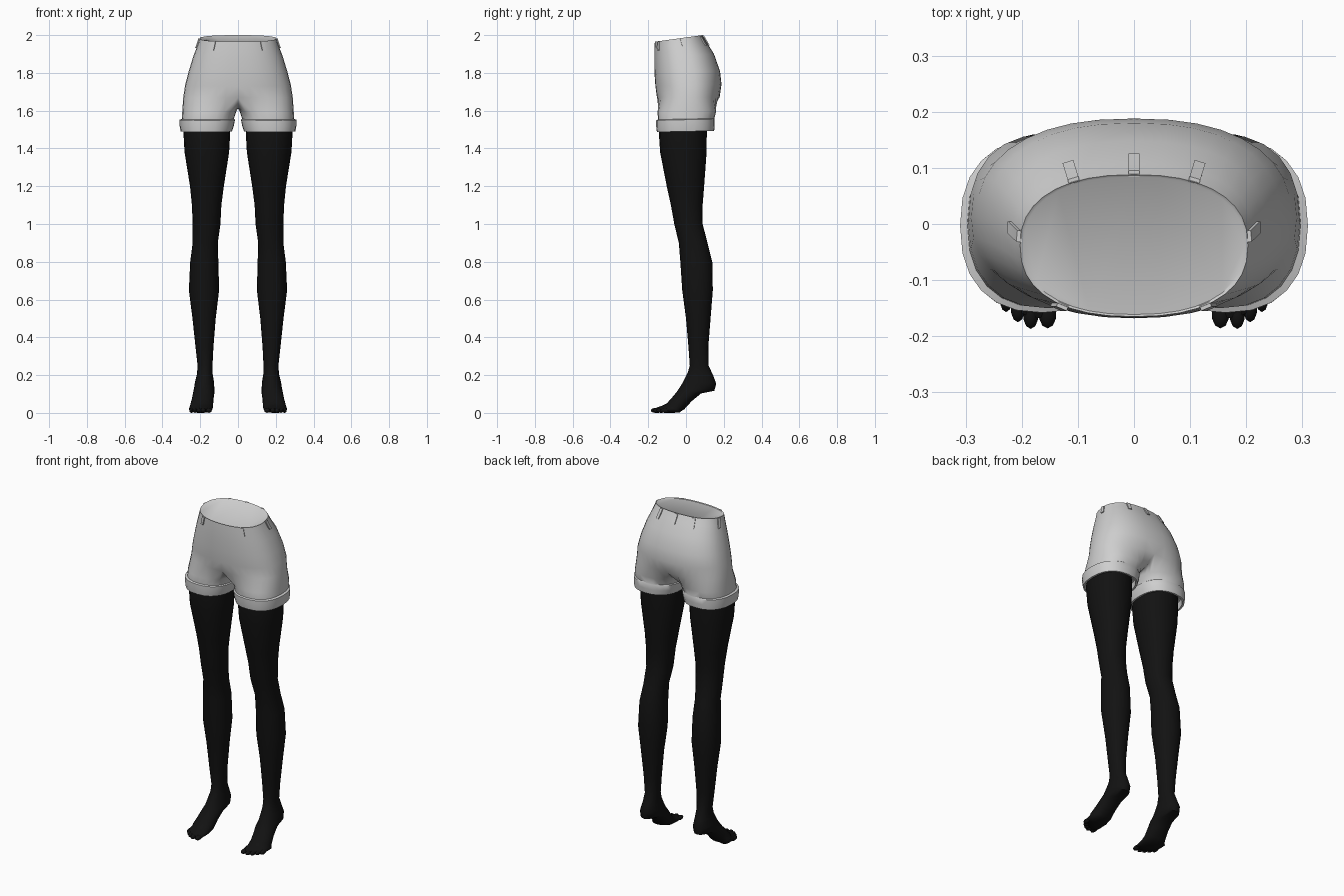
import bpy, bmesh, math
from mathutils import Vector

if "Cube" in bpy.data.objects:
    bpy.data.objects.remove(bpy.data.objects["Cube"])


def material(name, c):
    m = bpy.data.materials.new(name)
    m.diffuse_color = (c[0], c[1], c[2], 1)
    m.use_nodes = True
    m.node_tree.nodes["Principled BSDF"].inputs["Base Color"].default_value = m.diffuse_color
    return m


GREY = material("light grey cloth", (0.62, 0.62, 0.62))
BLACK = material("black knit", (0.006, 0.006, 0.006))


def sp(v, p):
    return math.copysign(abs(v) ** p, v)


def oval(x0, x1, yf, zf, yb, zb, deg, p=0.85):
    """Point on a rounded section; -90 deg is the front, 90 deg the back."""
    c, s = math.cos(math.radians(deg)), math.sin(math.radians(deg))
    t = (sp(s, p) + 1) / 2
    return Vector(((x0 + x1) / 2 + (x1 - x0) / 2 * sp(c, p),
                   yf + (yb - yf) * t, zf + (zb - zf) * t))


def bridge(bm, a, b, closed):
    n = len(a)
    for i in range(n if closed else n - 1):
        j = (i + 1) % n
        bm.faces.new((a[i], a[j], b[j], b[i]))


def finish(bm, name, mat, mirror=True, angle=40):
    bmesh.ops.recalc_face_normals(bm, faces=bm.faces[:])
    me = bpy.data.meshes.new(name)
    bm.to_mesh(me)
    bm.free()
    me.materials.append(mat)
    ob = bpy.data.objects.new(name, me)
    bpy.context.collection.objects.link(ob)
    bpy.ops.object.select_all(action='DESELECT')
    ob.select_set(True)
    bpy.context.view_layer.objects.active = ob
    bpy.ops.object.shade_smooth_by_angle(angle=math.radians(angle))
    if mirror:
        md = ob.modifiers.new("mirror", 'MIRROR')
        md.merge_threshold = 0.0005
    return ob


# Shorts: hip rows (half width, front y, front z, back y, back z)
HIPS = [(.203, -.165, 1.965, .088, 2.0), (.214, -.167, 1.93, .108, 1.965),
        (.236, -.168, 1.88, .148, 1.90), (.262, -.167, 1.80, .180, 1.81),
        (.280, -.162, 1.73, .188, 1.74), (.290, -.154, 1.67, .178, 1.67)]
# Leg rows (inner x, outer x, front y, back y, z), ending in the turned-up cuff
LEGS = [(.010, .295, -.150, .160, 1.595), (.022, .297, -.149, .150, 1.556),
        (.016, .310, -.158, .152, 1.552), (.022, .309, -.158, .152, 1.52),
        (.032, .304, -.154, .149, 1.49), (.042, .293, -.146, .138, 1.49),
        (.042, .290, -.145, .135, 1.53), (.080, .250, -.100, .080, 1.545)]
N, K = 18, 7


def hip_point(row, deg):
    w, yf, zf, yb, zb = row
    return oval(-w, w, yf, zf, yb, zb, deg)


bm = bmesh.new()
arcs = []
for row in HIPS:
    arc = [bm.verts.new(hip_point(row, -90 + 180 * i / N)) for i in range(N + 1)]
    arc[0].co.x = arc[-1].co.x = 0
    if arcs:
        bridge(bm, arcs[-1], arc, False)
    arcs.append(arc)
# Waist rim and closed top
rim = []
for v in arcs[0]:
    q = v.co.copy()
    rim.append(bm.verts.new((q.x * .97, -.04 + (q.y + .04) * .97, q.z - .004)))
bridge(bm, arcs[0], rim, False)
bm.faces.new(rim)
# Crotch curve along the middle, back to front
crotch = []
for k in range(1, K + 1):
    t = k / (K + 1)
    crotch.append(bm.verts.new((0, .178 - .332 * t, 1.67 - .058 * math.sin(math.pi * t) ** .5)))
ring = arcs[-1] + crotch
for x0, x1, yf, yb, z in LEGS:
    degs = [-135 + 270 * i / N for i in range(N + 1)]
    degs += [135 + 90 * k / (K + 1) for k in range(1, K + 1)]
    new = [bm.verts.new(oval(x0, x1, yf, z - .003, yb, z + .003, d)) for d in degs]
    bridge(bm, ring, new, True)
    ring = new
finish(bm, "shorts", GREY)

# Belt loops: thin raised strips following the hip surface
for n, deg in enumerate((-125, -55, 5, 62, 90, 118, 175)):
    bm = bmesh.new()
    rows = []
    for t in (0.05, 0.5, 1.0, 1.3):
        i = min(int(t), 1)
        mid = hip_point(HIPS[i], deg).lerp(hip_point(HIPS[i + 1], deg), t - i)
        side = hip_point(HIPS[i], deg + 2) - hip_point(HIPS[i], deg - 2)
        side.z = 0
        side.normalize()
        out = Vector((side.y, -side.x, 0))
        rows.append([bm.verts.new(mid + side * s * .010 + out * o)
                     for s, o in ((-1, -.004), (-1, .006), (1, .006), (1, -.004))])
    for a, b in zip(rows, rows[1:]):
        bridge(bm, a, b, True)
    bm.faces.new(rows[0])
    bm.faces.new(rows[-1])
    finish(bm, "belt_loop_%d" % (n + 1), GREY, mirror=False, angle=30)

# Stockings: rows (inner x, outer x, front y, front z, back y, back z)
STOCKING = [(.045, .286, -.140, 1.56, .110, 1.56), (.042, .288, -.143, 1.47, .110, 1.47),
            (.047, .283, -.137, 1.38, .109, 1.38), (.075, .254, -.102, 1.2, .096, 1.2),
            (.088, .244, -.080, 1.1, .088, 1.1), (.093, .240, -.062, 1.0, .088, 1.0),
            (.107, .240, -.038, .90, .114, .90), (.104, .253, -.030, .80, .139, .80),
            (.100, .260, -.020, .65, .142, .65), (.118, .241, .000, .50, .130, .50),
            (.130, .225, .013, .35, .118, .35), (.135, .214, .020, .25, .120, .25),
            (.134, .217, .008, .21, .143, .20), (.127, .228, -.012, .17, .160, .155),
            (.125, .233, -.030, .14, .150, .117), (.125, .238, -.050, .11, .080, .103),
            (.130, .245, -.075, .08, .030, .062), (.132, .255, -.100, .052, -.010, .018),
            (.135, .260, -.130, .038, -.050, .001), (.137, .258, -.150, .031, -.110, .0),
            (.140, .246, -.168, .022, -.150, .002)]
M = 20
bm = bmesh.new()
prev = None
for n, row in enumerate(STOCKING):
    ring = [bm.verts.new(oval(*row, 360 * i / M, p=.95)) for i in range(M)]
    if n >= len(STOCKING) - 3:  # slant the toe line toward the outside
        for v in ring:
            v.co.y += max(0, v.co.x - .18) * .45
    if prev:
        bridge(bm, prev, ring, True)
    else:
        bm.faces.new(ring)
    prev = ring
bm.faces.new(prev)
finish(bm, "stockings", BLACK, angle=60)

# Toes
bm = bmesh.new()
for x, tip, r in ((.154, -.186, .016), (.184, -.187, .014), (.207, -.175, .013),
                  (.228, -.157, .012), (.246, -.136, .012)):
    made = bmesh.ops.create_uvsphere(bm, u_segments=10, v_segments=6, radius=1)["verts"]
    for v in made:
        v.co = Vector((x + v.co.x * r, tip + .026 + v.co.y * .026, .013 + v.co.z * .013))
finish(bm, "toes", BLACK, angle=60)
